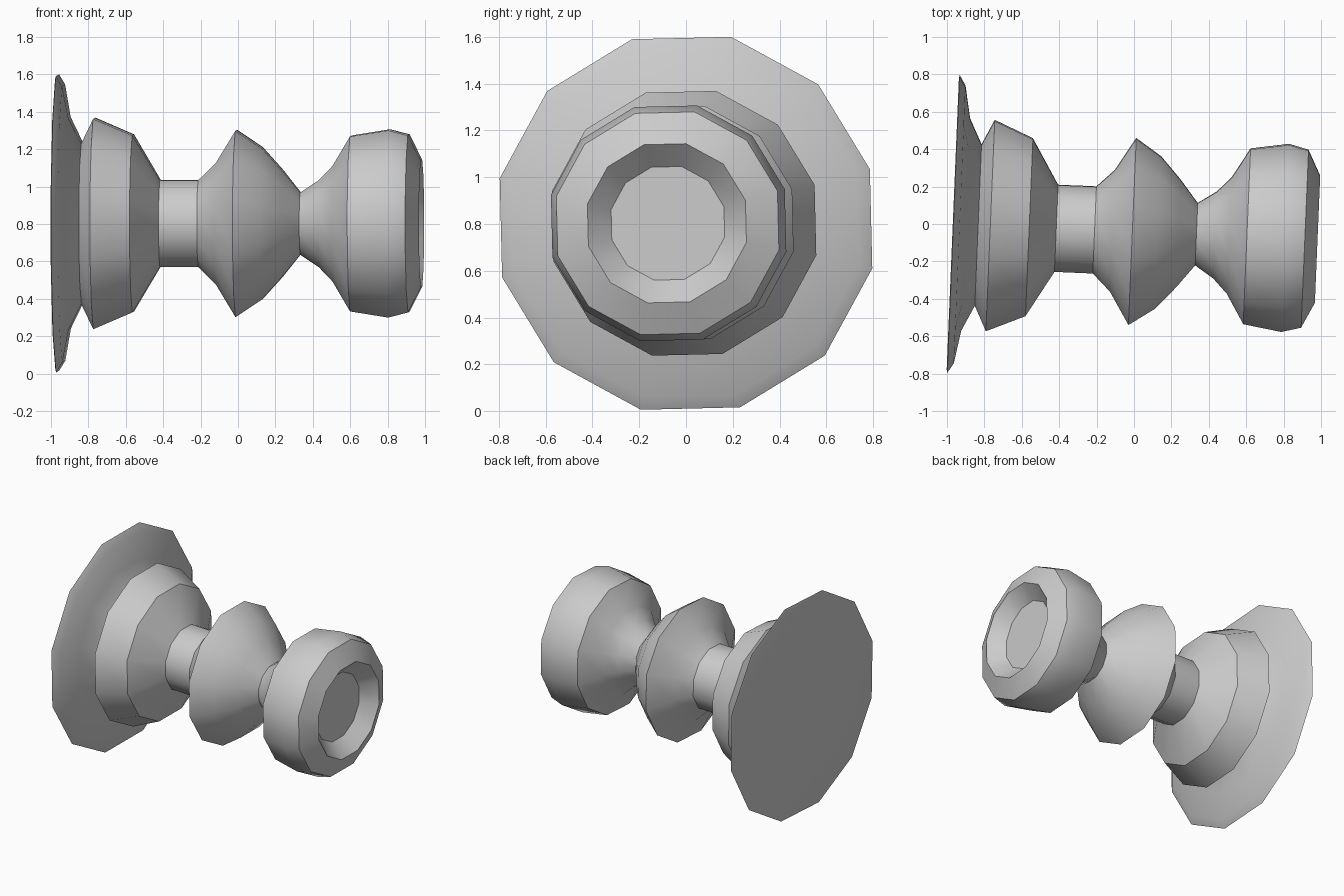
import bpy, bmesh, math
from mathutils import Matrix, Vector

cube = bpy.data.objects.get("Cube")
if cube:
    bpy.data.objects.remove(cube)

# Single grey finish
grey = bpy.data.materials.new("plain_grey")
grey.use_nodes = True
colour = (0.6, 0.6, 0.6, 1)
grey.diffuse_color = colour
grey.node_tree.nodes["Principled BSDF"].inputs["Base Color"].default_value = colour

SIDES = 12
START = math.radians(16.4)

# (distance along the axis, radius), from the wall plate to the hollow end
profile = [
    (-0.004, 0.80), (0.0, 0.82), (0.033, 0.765), (0.065, 0.585),   # wall plate
    (0.132, 0.445), (0.197, 0.582), (0.405, 0.49),                 # collar
    (0.55, 0.24), (0.755, 0.24), (0.85, 0.335),                    # neck
    (0.957, 0.515), (1.095, 0.42), (1.205, 0.295),                 # middle bead
    (1.30, 0.172), (1.40, 0.24), (1.475, 0.32),                    # waist
    (1.57, 0.484), (1.775, 0.518), (1.88, 0.49), (1.948, 0.35),    # head
    (1.85, 0.25),                                                  # hollow floor
]


def lathe(name, points):
    """Turn a profile around the x axis and close both ends."""
    bm = bmesh.new()
    rings = []
    for x, r in points:
        angles = [START + 2 * math.pi * i / SIDES for i in range(SIDES)]
        rings.append([bm.verts.new((x, r * math.cos(a), r * math.sin(a))) for a in angles])
    for a, b in zip(rings, rings[1:]):
        for i in range(SIDES):
            j = (i + 1) % SIDES
            bm.faces.new((a[i], a[j], b[j], b[i]))
    bm.faces.new(rings[0])
    bm.faces.new(rings[-1])
    bmesh.ops.recalc_face_normals(bm, faces=bm.faces)
    mesh = bpy.data.meshes.new(name)
    bm.to_mesh(mesh)
    bm.free()
    mesh.materials.append(grey)
    obj = bpy.data.objects.new(name, mesh)
    bpy.context.collection.objects.link(obj)
    return obj


knob = lathe("turned_knob", profile)

# The knob leans slightly towards the front
tilt = Matrix.Rotation(math.radians(-2.4), 4, "Z")
knob.data.transform(Matrix.Translation(Vector((-0.965, 0, 0.803))) @ tilt)

bpy.ops.object.select_all(action="DESELECT")
knob.select_set(True)
bpy.context.view_layer.objects.active = knob
bpy.ops.object.shade_smooth_by_angle(angle=math.radians(35))
